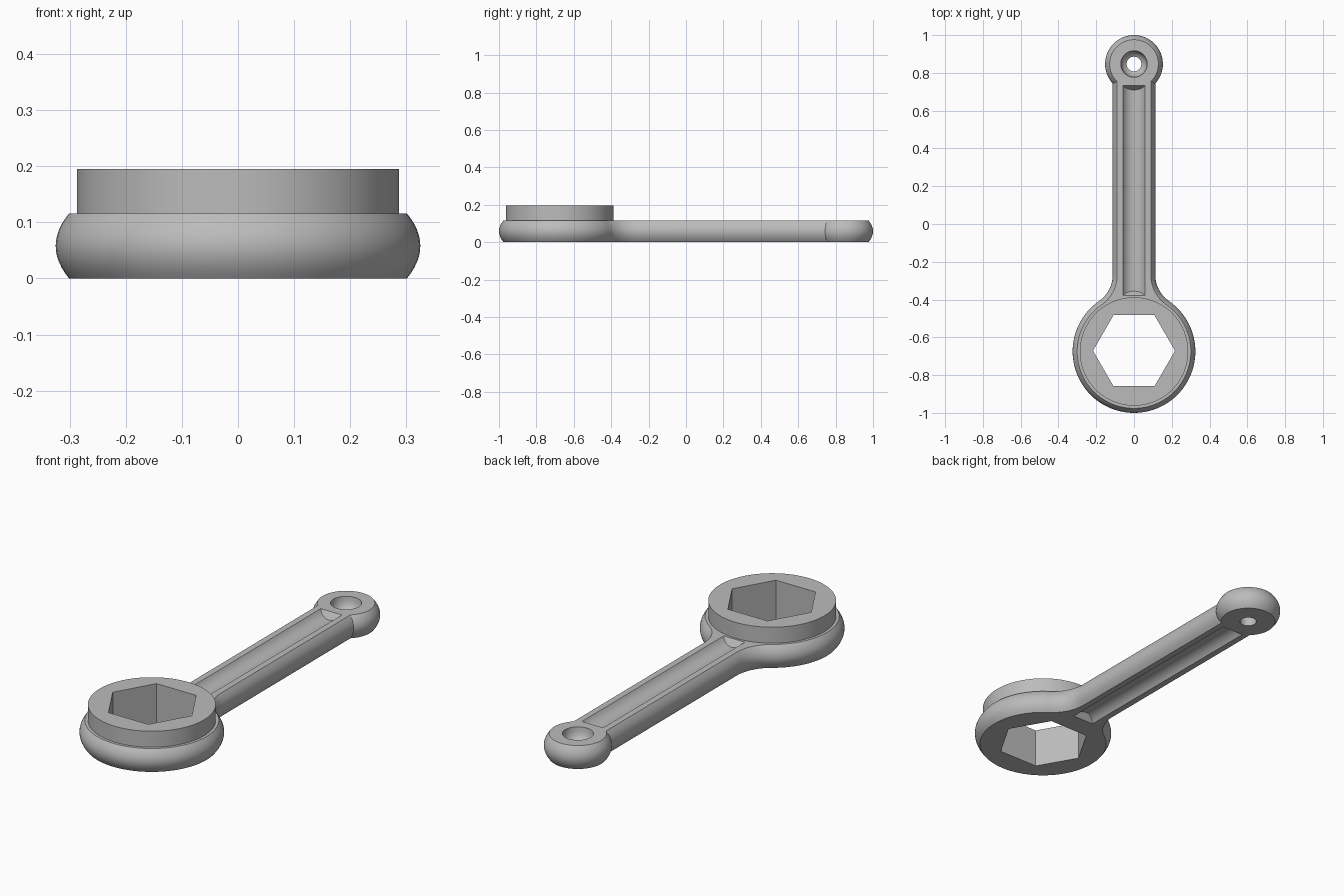
import bpy, bmesh
from math import sin, cos, pi, radians, atan2, asin, sqrt

cube = bpy.data.objects.get("Cube")
if cube:
    bpy.data.objects.remove(cube)

steel = bpy.data.materials.new("grey steel")
steel.use_nodes = True
grey = (0.5, 0.5, 0.5, 1)
steel.diffuse_color = grey
steel.node_tree.nodes["Principled BSDF"].inputs["Base Color"].default_value = grey

THICK, TOP = 0.116, 0.195
HEAD_Y, HEAD_R = -0.675, 0.325
BOSS_Y, BOSS_R = 0.847, 0.153
SHANK, FILLET = 0.113, 0.168


def loft(name, rings):
    """Closed solid skinned through rings with equal point counts."""
    bm = bmesh.new()
    loops = [[bm.verts.new(p) for p in ring] for ring in rings]
    n = len(loops[0])
    for a, b in zip(loops, loops[1:]):
        for i in range(n):
            j = (i + 1) % n
            bm.faces.new((a[i], a[j], b[j], b[i]))
    bm.faces.new(loops[0][::-1])
    bm.faces.new(loops[-1])
    bmesh.ops.recalc_face_normals(bm, faces=bm.faces)
    mesh = bpy.data.meshes.new(name)
    bm.to_mesh(mesh)
    bm.free()
    mesh.materials.append(steel)
    obj = bpy.data.objects.new(name, mesh)
    bpy.context.collection.objects.link(obj)
    return obj


def circle(y, r, z, n=64):
    return [(r * cos(2 * pi * i / n), y + r * sin(2 * pi * i / n), z) for i in range(n)]


def arc(cx, cy, r, a0, a1, n):
    return [(cx + r * cos(a0 + (a1 - a0) * i / n), cy + r * sin(a0 + (a1 - a0) * i / n))
            for i in range(n + 1)]


def outline(inset, z):
    """Handle silhouette: head, fillet, shank and boss, inset evenly."""
    fx = SHANK + FILLET
    fy = HEAD_Y + sqrt((HEAD_R + FILLET) ** 2 - fx ** 2)
    join = atan2(fy - HEAD_Y, fx)
    half = arc(0, HEAD_Y, HEAD_R - inset, -pi / 2, join, 40)
    half += arc(fx, fy, FILLET + inset, join + pi, pi, 12)[1:]
    w, r = SHANK - inset, BOSS_R - inset
    half += arc(0, BOSS_Y, r, asin(w / r) - pi / 2, pi / 2, 32)
    return [(x, y, z) for x, y in half] + [(-x, y, z) for x, y in half[-2:0:-1]]


def cut(target, cutter):
    mod = target.modifiers.new("cut", 'BOOLEAN')
    mod.operation = 'DIFFERENCE'
    mod.solver = 'EXACT'
    mod.object = cutter
    bpy.context.view_layer.objects.active = target
    bpy.ops.object.modifier_apply(modifier=mod.name)


def groove(name, flip):
    """Round-bottomed channel with sloping ends."""
    half_w, depth = 0.058, 0.032
    r = (half_w ** 2 + depth ** 2) / (2 * depth)
    a = asin(half_w / r)
    section = [(r * sin(t), r * cos(t) - r + depth)
               for t in (a * (i / 8 - 1) for i in range(17))]
    section += [(half_w, -0.02), (-half_w, -0.02)]
    rings = []
    for end, side in ((-0.378, 1), (0.732, -1)):
        rings.append([(x, end + side * 0.7 * d, d if flip else THICK - d) for x, d in section])
    return loft(name, rings)


# Handle with bulging side walls
bulge = 0.024
steps = 12
handle = loft("handle", [outline(bulge * (2 * i / steps - 1) ** 2, THICK * i / steps)
                         for i in range(steps + 1)])

# Raised collar on the head
collar = loft("collar", [circle(HEAD_Y, 0.287, z, 96) for z in (THICK, TOP)])

# Hexagonal socket, hanging hole with rounded recess, and the two grooves
socket = loft("socket_cutter", [circle(HEAD_Y + 0.004, 0.217, z, 6) for z in (-0.1, 0.3)])
bore = [(0.039, -0.05), (0.039, 0.055), (0.052, 0.063), (0.062, 0.076),
        (0.068, 0.094), (0.07, THICK), (0.07, 0.15)]
hole = loft("hole_cutter", [circle(BOSS_Y, r, z, 48) for r, z in bore])
cutters = [socket, hole, groove("top_groove_cutter", False), groove("bottom_groove_cutter", True)]
for cutter in cutters:
    cutter.hide_render = True
    cut(handle, cutter)
cut(collar, socket)
for cutter in cutters:
    bpy.data.objects.remove(cutter)

# Smooth shading with crisp edges
bpy.ops.object.select_all(action='DESELECT')
for part in (handle, collar):
    part.select_set(True)
bpy.context.view_layer.objects.active = handle
bpy.ops.object.shade_smooth_by_angle(angle=radians(25))
